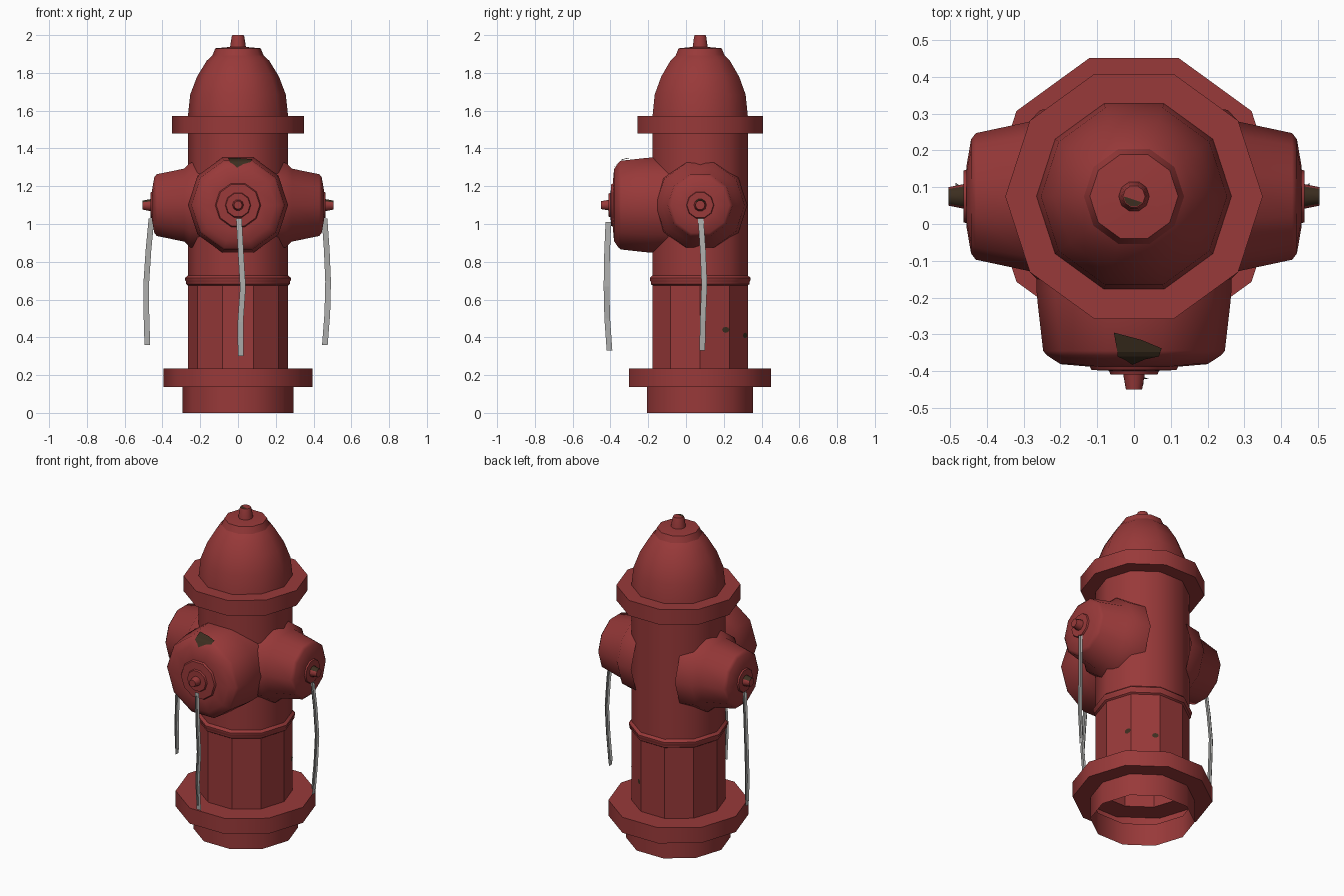
import bpy, math
from mathutils import Vector

if "Cube" in bpy.data.objects:
    bpy.data.objects.remove(bpy.data.objects["Cube"])

CY = 0.075      # body axis in y
NZ = 1.10       # outlet height
X, Y, Z = Vector((1, 0, 0)), Vector((0, 1, 0)), Vector((0, 0, 1))


def material(name, rgb):
    m = bpy.data.materials.new(name)
    m.diffuse_color = (*rgb, 1)
    m.use_nodes = True
    m.node_tree.nodes["Principled BSDF"].inputs["Base Color"].default_value = m.diffuse_color
    return m


RED = material("red paint", (0.315, 0.041, 0.041))
GREY = material("grey chain", (0.42, 0.42, 0.41))
RUST = material("dark rust", (0.045, 0.027, 0.014))


def make(name, verts, faces, mats, smooth=True):
    me = bpy.data.meshes.new(name)
    me.from_pydata([tuple(v) for v in verts], [], faces)
    for m in mats:
        me.materials.append(m)
    me.update()
    if smooth:
        me.polygons.foreach_set("use_smooth", [True] * len(me.polygons))
        me.set_sharp_from_angle(angle=math.radians(40))
    ob = bpy.data.objects.new(name, me)
    bpy.context.collection.objects.link(ob)
    return ob


def lathe(name, profile, origin, u=X, v=Y, w=Z, n=10, cap=False, smooth=True):
    """Revolve (radius, distance) points around axis w."""
    verts, faces = [], []
    for r, d in profile:
        for k in range(n):
            a = 2 * math.pi * k / n
            verts.append(Vector(origin) + u * r * math.cos(a) + v * r * math.sin(a) + w * d)
    for i in range(len(profile) - 1):
        for k in range(n):
            j = (k + 1) % n
            faces.append((i * n + k, i * n + j, (i + 1) * n + j, (i + 1) * n + k))
    if cap:
        faces.append(tuple(range(len(verts) - n, len(verts))))
    if u.cross(v).dot(w) < 0:
        faces = [f[::-1] for f in faces]
    return make(name, verts, faces, [RED, RUST], smooth)


axis = (0, CY, 0)
# hollow foot and lower flange
lathe("foot_flange", [(0.295, 0), (0.295, 0.138), (0.395, 0.138), (0.395, 0.235), (0.265, 0.235)], axis)
# flat panelled lower barrel
lathe("lower_barrel", [(0.265, 0.235), (0.265, 0.675)], axis, smooth=False)
# bead around the barrel
lathe("barrel_bead", [(0.265, 0.675), (0.275, 0.682), (0.275, 0.695), (0.28, 0.702),
                      (0.28, 0.715), (0.265, 0.728)], axis)
# upper barrel and upper flange
lathe("upper_barrel", [(0.265, 0.728), (0.265, 1.478)], axis)
lathe("upper_flange", [(0.265, 1.478), (0.35, 1.478), (0.35, 1.573), (0.265, 1.573)], axis)
# dome with cap
lathe("bonnet", [(0.265, 1.573), (0.253, 1.685), (0.217, 1.78), (0.165, 1.865), (0.136, 1.892)], axis)
lathe("bonnet_cap", [(0.136, 1.892), (0.12, 1.93), (0.045, 1.937)], axis, cap=True)
lathe("top_nut", [(0.042, 1.935), (0.034, 1.99), (0.03, 2.0)], axis, cap=True)

# side outlets, plates and nuts
for side, s in (("left", -1), ("right", 1)):
    o, w = (0, CY, NZ), X * s
    lathe(side + "_outlet", [(0.25, 0.15), (0.235, 0.255), (0.203, 0.285), (0.172, 0.43),
                             (0.155, 0.443), (0.085, 0.455)], o, Y, Z, w, cap=True)
    lathe(side + "_outlet_plate", [(0.075, 0.45), (0.07, 0.464)], o, Y, Z, w, cap=True)
    nut = lathe(side + "_outlet_nut", [(0.034, 0.46), (0.025, 0.505)], o, Y, Z, w, cap=True)
    for p in nut.data.polygons:             # rust on the upper facets
        if p.normal.z > 0.5:
            p.material_index = 1

# front outlet, plates and nut
o = (0, CY, NZ)
lathe("front_outlet", [(0.262, 0.05), (0.265, 0.255), (0.262, 0.29), (0.247, 0.42), (0.237, 0.432),
                       (0.2, 0.456), (0.13, 0.462)], o, X, Z, -Y, cap=True)
lathe("front_outlet_plate", [(0.125, 0.455), (0.115, 0.472), (0.068, 0.474), (0.064, 0.484)],
      o, X, Z, -Y, cap=True)
lathe("front_outlet_nut", [(0.03, 0.48), (0.022, 0.525)], o, X, Z, -Y, cap=True)


# hanging chains: two crossed ribbons following one path
def chain(name, path, spans):
    for label, wide, (top, bottom) in zip(("a", "b"), (X, Y), spans):
        verts = []
        for i, (x, y) in enumerate(path):
            c = Vector((x, y, top + (bottom - top) * i / (len(path) - 1)))
            verts += [c - wide * 0.015, c + wide * 0.015]
        faces = [(2 * i, 2 * i + 1, 2 * i + 3, 2 * i + 2) for i in range(len(path) - 1)]
        make(name + "_" + label, verts, faces, [GREY], False)


chain("front_chain", [(0.005, -0.411), (0.015, -0.418), (0.026, -0.421), (0.013, -0.417), (0.014, -0.405)],
      ((1.03, 0.30), (1.01, 0.33)))
side_y = [0.078, 0.09, 0.097, 0.09, 0.086]
chain("right_chain", list(zip([0.458, 0.47, 0.477, 0.473, 0.46], side_y)), ((1.03, 0.36), (1.03, 0.33)))
chain("left_chain", list(zip([-0.458, -0.474, -0.485, -0.485, -0.48], side_y)), ((1.03, 0.36), (1.03, 0.33)))

# rust patch over the top edge of the front outlet
make("outlet_rust", [(-0.055, -0.295, 1.350), (0.02, -0.315, 1.348), (0.075, -0.338, 1.343),
                     (0.072, -0.348, 1.337), (-0.045, -0.348, 1.337),
                     (0.068, -0.36, 1.328), (0.03, -0.368, 1.318), (-0.005, -0.383, 1.298),
                     (-0.02, -0.372, 1.313), (-0.045, -0.36, 1.328)],
     [(0, 4, 3, 2, 1), (4, 9, 5, 3), (9, 8, 7, 6, 5)], [RUST], False)
# rust on the top nut
make("top_nut_rust", [(0.028 * math.cos(a), CY + 0.028 * math.sin(a), 2.0005)
                      for a in [math.radians(180 + 36 * k) for k in range(5)]],
     [tuple(range(5))], [RUST], False)
# rust spots on the rear right panels of the lower barrel
for i, (ang, slide, z, r) in enumerate(((18, 0.06, 0.44, 0.02), (54, 0.055, 0.41, 0.019))):
    a = math.radians(ang)
    out, along = Vector((math.cos(a), math.sin(a), 0)), Vector((-math.sin(a), math.cos(a), 0))
    c = Vector((0, CY, z)) + out * 0.254 + along * slide
    make("barrel_rust_%d" % (i + 1),
         [c + along * r * math.cos(t) + Z * r * 0.8 * math.sin(t)
          for t in [k * math.pi / 4 for k in range(8)]], [tuple(range(8))], [RUST], False)
